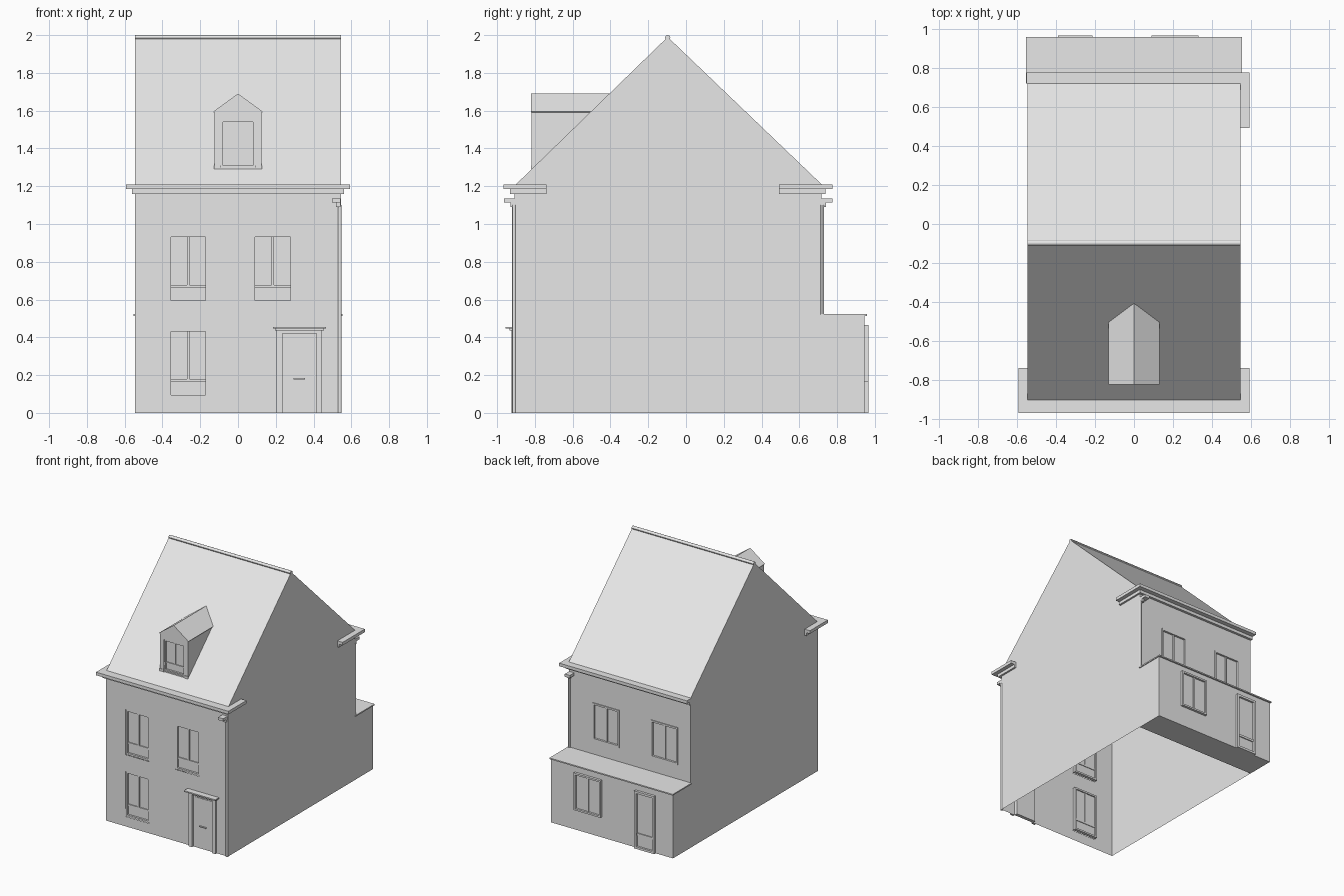
import bpy, bmesh, math
from mathutils import Vector

cube = bpy.data.objects.get("Cube")
if cube:
    bpy.data.objects.remove(cube, do_unlink=True)

grey = bpy.data.materials.new("plain_grey")
grey.use_nodes = True
grey.diffuse_color = (0.8, 0.8, 0.8, 1)
grey.node_tree.nodes["Principled BSDF"].inputs["Base Color"].default_value = (0.8, 0.8, 0.8, 1)

W = 0.545                     # half width of the house
FRONT, BACK, EXT = -0.907, 0.718, 0.945
EAVE, RIDGE, RIDGE_Y = 1.21, 1.99, -0.097
EXT_TOP = 0.52


def finish(name, bm):
    bmesh.ops.remove_doubles(bm, verts=bm.verts, dist=1e-5)
    bmesh.ops.recalc_face_normals(bm, faces=bm.faces)
    mesh = bpy.data.meshes.new(name)
    bm.to_mesh(mesh)
    bm.free()
    mesh.materials.append(grey)
    ob = bpy.data.objects.new(name, mesh)
    bpy.context.collection.objects.link(ob)
    return ob


def face(bm, *pts):
    return bm.faces.new([bm.verts.new(p) for p in pts])


def add_box(bm, x, y, z):
    """Box between pairs of limits on each axis."""
    lo, hi = Vector((x[0], y[0], z[0])), Vector((x[1], y[1], z[1]))
    vs = bmesh.ops.create_cube(bm, size=1)["verts"]
    for v in vs:
        v.co = Vector([(a + b) / 2 + c * (b - a) for a, b, c in zip(lo, hi, v.co)])


def boxes(name, *specs):
    bm = bmesh.new()
    for s in specs:
        add_box(bm, *s)
    return finish(name, bm)


def pierced_wall(name, y, xlim, zlim, holes):
    """Flat wall facing along y with rectangular openings."""
    bm = bmesh.new()
    xs = sorted(set(xlim) | {v for h in holes for v in h[:2]})
    zs = sorted(set(zlim) | {v for h in holes for v in h[2:]})
    for a, b in zip(xs, xs[1:]):
        for c, d in zip(zs, zs[1:]):
            mx, mz = (a + b) / 2, (c + d) / 2
            if not any(h[0] < mx < h[1] and h[2] < mz < h[3] for h in holes):
                face(bm, (a, y, c), (b, y, c), (b, y, d), (a, y, d))
    return finish(name, bm)


def window(name, hole, y, out, proud, transom=0.0, rim=0.014, mullion=True):
    """Framed opening; out is the outward y direction, proud the frame offset."""
    x0, x1, z0, z1 = hole
    f = sorted((y + out * proud, y - out * 0.03))
    s = sorted((y + out * (proud - 0.008), y - out * 0.025))
    g = sorted((y + out * (proud - 0.016), y - out * 0.02))
    zt = z0 + (z1 - z0) * transom
    mid, h = (x0 + x1) / 2, rim / 2
    parts = [((x0, x0 + rim), f, (z0, z1)), ((x1 - rim, x1), f, (z0, z1)),
             ((x0 + rim, x1 - rim), f, (z0, z0 + rim)),
             ((x0 + rim, x1 - rim), f, (z1 - rim, z1)),
             ((x0 + rim, x1 - rim), g, (z0 + rim, z1 - rim))]
    if mullion:
        parts.append(((mid - h, mid + h), s, (max(zt, z0 + rim), z1 - rim)))
    if transom:
        parts.append(((x0 + rim, x1 - rim), s, (zt - h, zt + h)))
    return boxes(name, *parts)


# Gable walls, including the side of the rear extension
bm = bmesh.new()
outline = [(FRONT, 0), (EXT, 0), (EXT, EXT_TOP), (BACK, EXT_TOP), (BACK, EAVE),
           (RIDGE_Y, RIDGE), (-0.9, EAVE), (FRONT, EAVE)]
for x in (-W, W):
    face(bm, *[(x, y, z) for y, z in outline])
finish("gable_walls", bm)

# Front, rear and extension walls with their openings
front_holes = [(-0.37, -0.157, 0.58, 0.945), (0.075, 0.292, 0.58, 0.945),
               (-0.37, -0.157, 0.08, 0.445)]
rear_holes = [(0.09, 0.33, 0.64, 0.94), (-0.43, -0.19, 0.64, 0.94)]
ext_window, ext_door = (0.09, 0.33, 0.165, 0.465), (-0.39, -0.212, 0.0, 0.465)
door_hole = (0.235, 0.415, 0.0, 0.42)
pierced_wall("front_wall", FRONT, (-W, W), (0, EAVE), front_holes + [door_hole])
pierced_wall("rear_wall", BACK, (-W, W), (0, EAVE), rear_holes)
pierced_wall("extension_wall", EXT, (-W, W), (0, EXT_TOP), [ext_window, ext_door])
bm = bmesh.new()
face(bm, (-W, BACK, 0), (W, BACK, 0), (W, EXT, 0), (-W, EXT, 0))
finish("extension_floor", bm)
boxes("extension_roof", ((-0.552, 0.552), (BACK, 0.957), (0.514, 0.524)))

# Windows
for i, h in enumerate(front_holes):
    window(f"front_window_{i + 1}", h, FRONT, -1, -0.004, 0.25)
for i, h in enumerate(rear_holes):
    window(f"rear_window_{i + 1}", h, BACK, 1, 0.007)
window("extension_window", ext_window, EXT, 1, 0.02)
window("extension_door", ext_door, EXT, 1, 0.02, 0.25, 0.018, mullion=False)

# Front door with surround, canopy and letter slot
boxes("front_door", ((0.235, 0.415), (FRONT, -0.88), (0, 0.42)),
      ((0.245, 0.405), (FRONT - 0.004, FRONT), (0.012, 0.408)))
boxes("letter_slot", ((0.295, 0.355), (-0.92, FRONT), (0.178, 0.186)))
boxes("door_surround", ((0.205, 0.235), (-0.924, FRONT), (0, 0.44)),
      ((0.415, 0.445), (-0.924, FRONT), (0, 0.44)),
      ((0.235, 0.415), (-0.918, FRONT), (0.42, 0.44)))
boxes("door_canopy", ((0.185, 0.465), (-0.955, FRONT), (0.446, 0.456)),
      ((0.195, 0.455), (-0.935, FRONT), (0.436, 0.446)))

# Main roof and ridge
bm = bmesh.new()
for y in (-0.9, BACK):
    face(bm, (-W, y, EAVE), (W, y, EAVE), (W, RIDGE_Y, RIDGE), (-W, RIDGE_Y, RIDGE))
finish("main_roof", bm)


def rod(name, centre, radius, length, along_x=False):
    bpy.ops.mesh.primitive_cylinder_add(
        vertices=12, radius=radius, depth=length, location=centre,
        rotation=(0, math.pi / 2 if along_x else 0, 0))
    ob = bpy.context.object
    ob.name = name
    ob.data.materials.append(grey)
    bpy.ops.object.shade_smooth_by_angle()


rod("ridge_cap", (0, RIDGE_Y, 1.986), 0.014, 2 * W, True)

# Stepped cornices: wide upper band over a narrower lower band
for band, (x, y0, y1, z) in {"upper": (0.592, -0.967, 0.775, (1.185, EAVE)),
                             "lower": (0.56, -0.933, 0.738, (1.16, 1.185))}.items():
    boxes(f"front_cornice_{band}", ((-x, x), (y0, -0.9), z),
          ((-x, -W), (-0.9, -0.738), z), ((W, x), (-0.9, -0.738), z))
    boxes(f"rear_cornice_{band}", ((-W - 0.005, x), (BACK, y1), z),
          ((W, x), (0.492, BACK), z))

# Drainpipes with brackets
for side, y, out, base in (("front", FRONT, -1, 0), ("rear", BACK, 1, EXT_TOP)):
    rod(f"{side}_drainpipe", (0.539, y + out * 0.003, (base + 1.1) / 2), 0.01, 1.1 - base)
    boxes(f"{side}_pipe_head",
          ((0.497, 0.542), sorted((y, y + out * 0.057)), (1.113, 1.135)),
          ((0.52, 0.542), sorted((y, y + out * 0.022)), (1.09, 1.113)))

# Dormer: front, side cheeks and pitched roof running back into the main roof
DY, DZ, DT = -0.817, 1.595, 1.69
pitch = (RIDGE - EAVE) / (RIDGE_Y + 0.9)


def roof_y(z):
    return -0.9 + (z - EAVE) / pitch


opening = (-0.09, 0.09, 1.3, 1.55)
pierced_wall("dormer_front", DY, (-0.125, 0.125), (1.29, DZ), [opening])
window("dormer_window", opening, DY, -1, -0.005, 0.25, 0.01)
bm = bmesh.new()
face(bm, (-0.125, DY, DZ), (0.125, DY, DZ), (0, DY, DT))
for x in (-0.125, 0.125):
    face(bm, (x, DY, 1.29), (x, DY, DZ), (x, roof_y(DZ), DZ))
finish("dormer_cheeks", bm)
bm = bmesh.new()
for x in (-0.131, 0.131):
    face(bm, (x, DY - 0.004, DZ), (x, roof_y(DZ), DZ), (0, roof_y(DT), DT), (0, DY - 0.004, DT))
roof = finish("dormer_roof", bm)
thick = roof.modifiers.new("thickness", "SOLIDIFY")
thick.thickness = 0.006
boxes("dormer_feet", *[((min(a, b), max(a, b)), (DY - 0.004, DY), (1.29, 1.31))
                       for a, b in ((-0.09, -0.127), (0.09, 0.127))])
